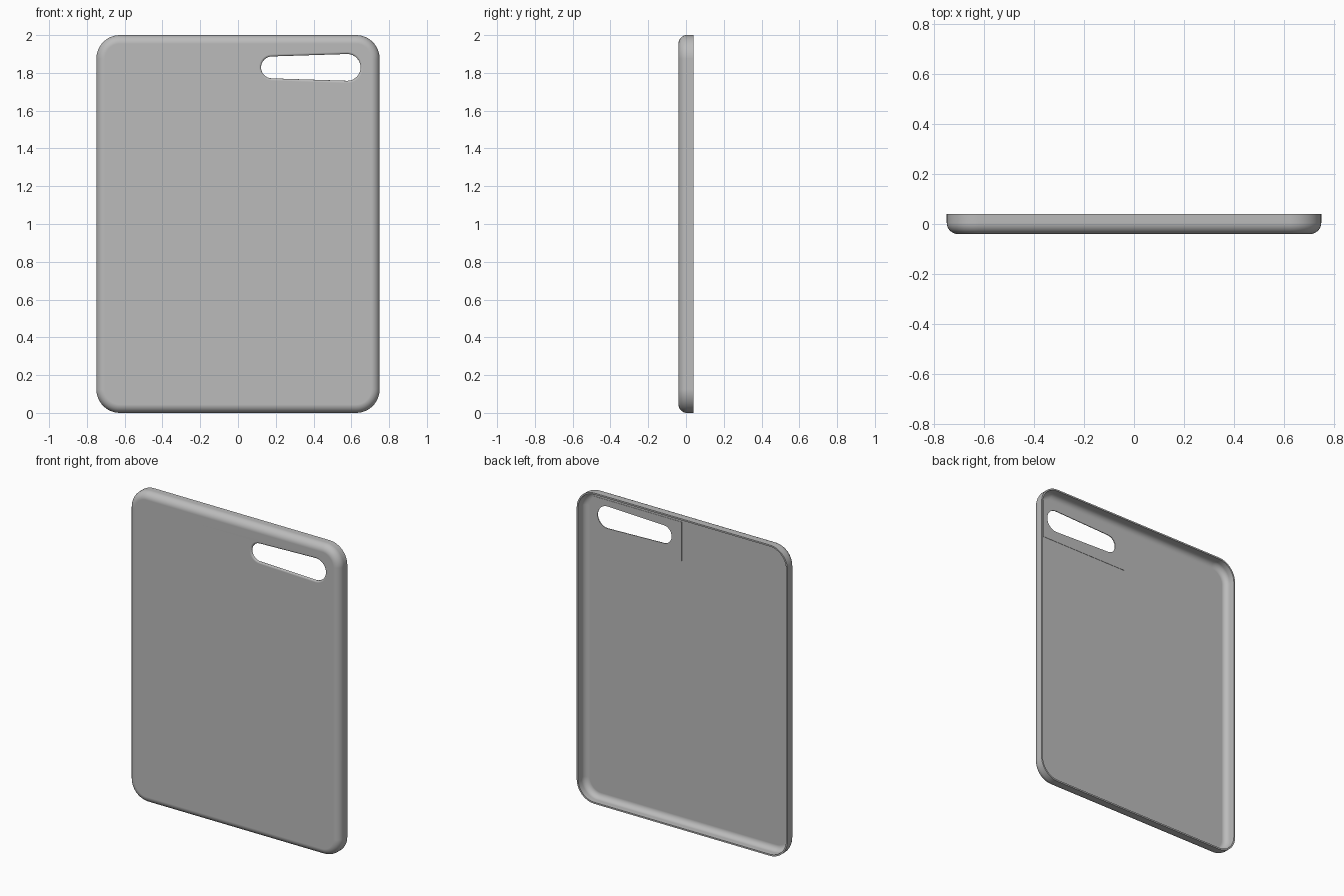
import bpy, bmesh, math

old = bpy.data.objects.get("Cube")
if old:
    bpy.data.objects.remove(old)

HALF_W, HALF_H, HALF_D, MID_Z = 0.75, 1.0, 0.04, 1.0
CORNER, EDGE, WALL = 0.125, 0.045, 0.01

grey = bpy.data.materials.new("soft_grey")
grey.use_nodes = True
COLOUR = (0.5, 0.5, 0.5, 1)
grey.diffuse_color = COLOUR
grey.node_tree.nodes["Principled BSDF"].inputs["Base Color"].default_value = COLOUR


def arc(cx, cz, r, start, end, steps):
    """Points on an arc, angles in degrees."""
    angles = [math.radians(start + (end - start) * i / steps) for i in range(steps + 1)]
    return [(cx + r * math.cos(a), cz + r * math.sin(a)) for a in angles]


def rounded_rect(inset):
    r = CORNER - inset
    x, z = HALF_W - CORNER, HALF_H - CORNER
    corners = [(x, z, 0), (-x, z, 90), (-x, -z, 180), (x, -z, 270)]
    return [p for cx, cz, a in corners
            for p in arc(cx, MID_Z + cz, r, a, a + 90, 12)]


def tapered_slot(grow):
    """Slot that is wider at the outer end."""
    return (arc(0.578, 1.829, 0.071 + grow, -88, 88, 16)
            + arc(0.18, 1.829, 0.058 + grow, 92, 268, 16))


def loft(name, sections):
    """Skin a closed solid through (outline, y) sections."""
    bm = bmesh.new()
    rings = [[bm.verts.new((x, y, z)) for x, z in outline] for outline, y in sections]
    for a, b in zip(rings, rings[1:]):
        for i in range(len(a)):
            j = (i + 1) % len(a)
            bm.faces.new((a[i], a[j], b[j], b[i]))
    bm.faces.new(rings[0])
    bm.faces.new(rings[-1])
    bmesh.ops.recalc_face_normals(bm, faces=bm.faces[:])
    mesh = bpy.data.meshes.new(name)
    bm.to_mesh(mesh)
    bm.free()
    mesh.materials.append(grey)
    obj = bpy.data.objects.new(name, mesh)
    bpy.context.collection.objects.link(obj)
    return obj


# Tray: outer skin with a rolled front edge, then inner skin back from the rim
def quarter(r, inset, y):
    """Rolled edge running from the wall to the panel."""
    return [(inset + r * (1 - math.cos(a)), y + r * (1 - math.sin(a)))
            for a in [math.radians(90 * i / 8) for i in range(9)]]


outer = quarter(EDGE, 0, -HALF_D)
inner = quarter(EDGE - WALL, WALL, -HALF_D + WALL)
profile = inner[::-1] + [(WALL, HALF_D), (0, HALF_D)] + outer
cover = loft("cover_shell", [(rounded_rect(i), y) for i, y in profile])

# Shallow raised pad around the slot on the inside
pad_outline = [(0.05, 1.69), (0.68, 1.69), (0.68, 1.94), (0.05, 1.94)]
pad = loft("slot_pad", [(pad_outline, -0.032), (pad_outline, -0.028)])

# Slot cutter, flared at the front for a softened lip
flare = [(0.012, -0.06), (0.012, -0.0401), (0.005, -0.037), (0.001, -0.034), (0, -0.031), (0, 0.02)]
cutter = loft("slot_cutter", [(tapered_slot(g), y) for g, y in flare])
cutter.hide_render = True

for obj in (cover, pad):
    bpy.ops.object.select_all(action='DESELECT')
    bpy.context.view_layer.objects.active = obj
    obj.select_set(True)
    cut = obj.modifiers.new("slot", 'BOOLEAN')
    cut.operation = 'DIFFERENCE'
    cut.solver = 'EXACT'
    cut.object = cutter
    bpy.ops.object.modifier_apply(modifier=cut.name)
    bpy.ops.object.shade_smooth_by_angle(angle=math.radians(35))
    weighted = obj.modifiers.new("even_shading", 'WEIGHTED_NORMAL')
    weighted.keep_sharp = True

bpy.data.objects.remove(cutter)
